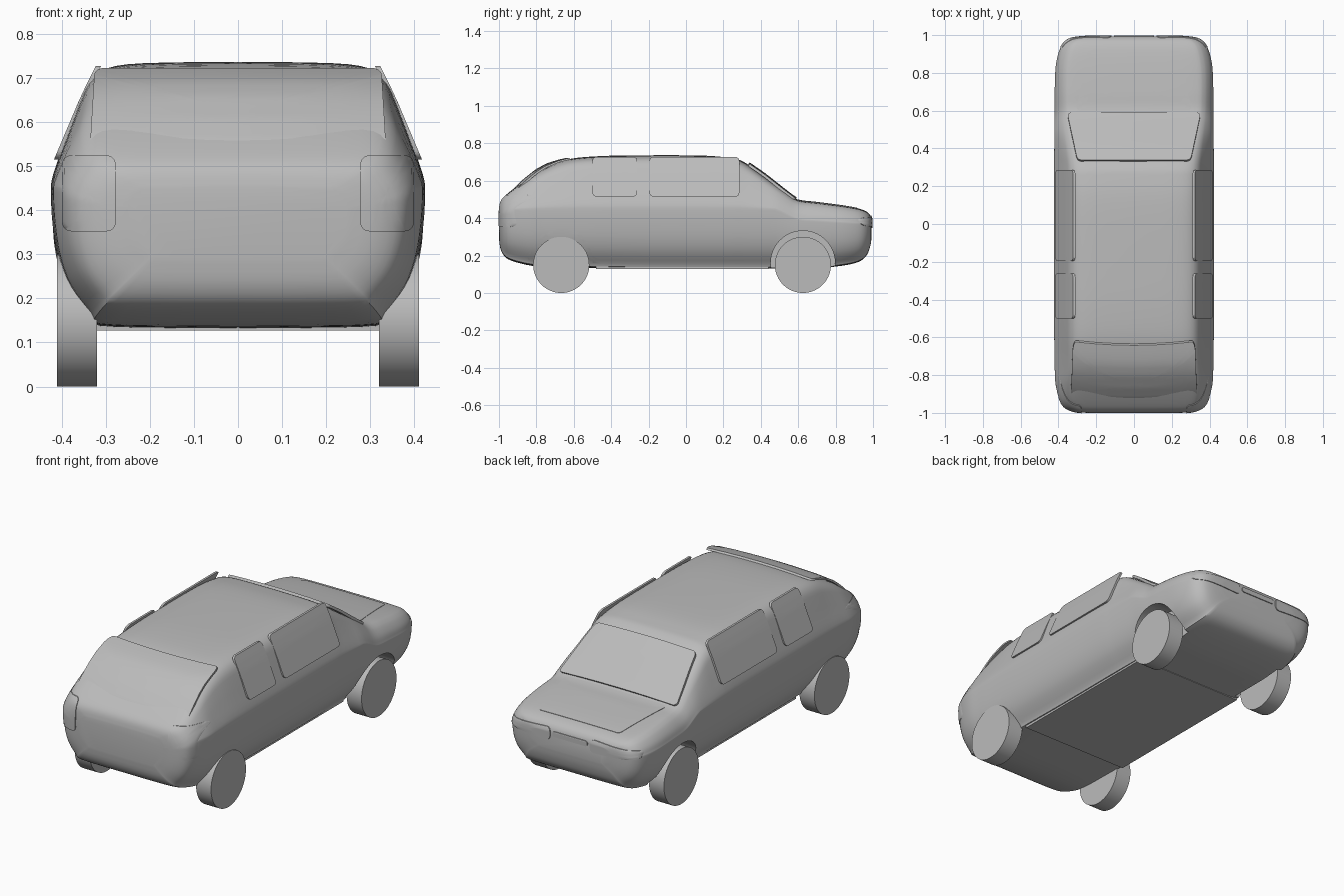
import bpy, bmesh, math
from mathutils import Vector
from mathutils.bvhtree import BVHTree

if "Cube" in bpy.data.objects:
    bpy.data.objects.remove(bpy.data.objects["Cube"])

grey = bpy.data.materials.new("plain grey")
grey.diffuse_color = (0.5, 0.5, 0.5, 1)
grey.use_nodes = True
grey.node_tree.nodes["Principled BSDF"].inputs["Base Color"].default_value = grey.diffuse_color


def finish(name, bm):
    bmesh.ops.recalc_face_normals(bm, faces=bm.faces)
    me = bpy.data.meshes.new(name)
    bm.to_mesh(me)
    ob = bpy.data.objects.new(name, me)
    bpy.context.collection.objects.link(ob)
    me.materials.append(grey)
    return ob


def smooth(ob, angle=35):
    bpy.ops.object.select_all(action='DESELECT')
    bpy.context.view_layer.objects.active = ob
    ob.select_set(True)
    bpy.ops.object.shade_smooth_by_angle(angle=math.radians(angle))


def spline(pts, n):
    """Catmull-Rom samples through a list of tuples."""
    p = [Vector(q) for q in [pts[0]] + list(pts) + [pts[-1]]]
    out = []
    for i in range(1, len(p) - 2):
        a, b, c, d = p[i - 1:i + 3]
        for j in range(n):
            t = j / n
            out.append(0.5 * (2 * b + (c - a) * t + (2 * a - 5 * b + 4 * c - d) * t * t
                              + (3 * b - a - 3 * c + d) * t ** 3))
    return out + [p[-2]]


def lerp_table(table, v):
    for (a, fa), (b, fb) in zip(table, table[1:]):
        if v <= b:
            return fa + (fb - fa) * (v - a) / (b - a)
    return table[-1][1]


# Body stations: y, top z, bottom z, half width
STATIONS = [(-1, .45, .29, .25), (-.988, .495, .225, .33), (-.95, .535, .18, .385),
            (-.85, .61, .15, .415), (-.75, .67, .138, .42), (-.63, .715, .135, .422),
            (-.45, .732, .133, .424), (-.2, .736, .13, .424), (.1, .734, .13, .424),
            (.24, .72, .13, .424), (.31, .7, .13, .423), (.42, .622, .13, .422),
            (.53, .542, .13, .421), (.6, .498, .13, .42), (.7, .485, .132, .42),
            (.83, .468, .145, .415), (.92, .452, .165, .395), (.965, .435, .2, .365),
            (.985, .415, .25, .32), (.993, .395, .3, .24)]
# Upper section: fraction of height, width of cabin, width of bonnet
UPPER = [(1, 0, 0), (.99, .5, .5), (.95, .7, .8), (.85, .795, .88), (.68, .85, .93),
         (.41, .92, .975), (.14, .988, .995)]
LOWER = [(0, 1), (.25, .99), (.5, .96), (.72, .9), (.92, .795), (.985, .74), (1, .4), (1, 0)]


def section(y, top, bot, w):
    belt = min(.44, bot + .7 * (top - bot))
    k = max(0, min(1, (top - .48) / .22))
    half = [(w * (c * k + h * (1 - k)), belt + f * (top - belt)) for f, c, h in UPPER]
    half += [(w * x, belt - d * (belt - bot)) for d, x in LOWER]
    half = spline(half, 3)
    ring = [(p[0], y, p[1]) for p in half]
    return ring + [(-x, yy, z) for x, yy, z in ring[-2:0:-1]]


bm = bmesh.new()
rings = [[bm.verts.new(c) for c in section(*s)] for s in spline(STATIONS, 4)]
n = len(rings[0])
for a, b in zip(rings, rings[1:]):
    for i in range(n):
        bm.faces.new((a[i], a[(i + 1) % n], b[(i + 1) % n], b[i]))
bm.faces.new(rings[0])
bm.faces.new(rings[-1])
bmesh.ops.recalc_face_normals(bm, faces=bm.faces)
bvh = BVHTree.FromBMesh(bm)
body = finish("car_body", bm)


def cylinder(name, r, x0, x1, y, z, seg=64):
    bm = bmesh.new()
    bmesh.ops.create_cone(bm, cap_ends=True, segments=seg, radius1=r, radius2=r, depth=abs(x1 - x0))
    for v in bm.verts:
        v.co = ((x0 + x1) / 2 + v.co.z, y + v.co.x, z + v.co.y)
    return finish(name, bm)


# Wheels and wheel arches
for side, label in ((1, "right"), (-1, "left")):
    for y, end in ((.625, "front"), (-.667, "rear")):
        cutter = cylinder("arch_cutter", .172, side * .3, side * .6, y, .16)
        mod = body.modifiers.new("arch", 'BOOLEAN')
        mod.operation, mod.solver, mod.object = 'DIFFERENCE', 'EXACT', cutter
        bpy.context.view_layer.objects.active = body
        bpy.ops.object.modifier_apply(modifier=mod.name)
        bpy.data.objects.remove(cutter)
        smooth(cylinder(f"{end}_{label}_wheel", .15, side * .32, side * .41, y, .15))
smooth(body)


def plate(name, place, inward, aspect=1.0, corner=.25, rings=10):
    """Rounded panel; place(u, v) maps -1..1 to a point, inward gives its thickness."""
    bm = bmesh.new()
    outline = []
    for sx, sy, a0 in ((1, 1, 0), (-1, 1, 90), (-1, -1, 180), (1, -1, 270)):
        for j in range(7):
            a = math.radians(a0 + j * 15)
            cx, cy = corner / aspect, corner
            outline.append((sx * (1 - cx) + cx * math.cos(a), sy * (1 - cy) + cy * math.sin(a)))
    # extra points along the straight sides
    dense = []
    for i, p in enumerate(outline):
        q = outline[(i + 1) % len(outline)]
        steps = 6 if i % 7 == 6 else 1
        dense += [(p[0] + (q[0] - p[0]) * j / steps, p[1] + (q[1] - p[1]) * j / steps)
                  for j in range(steps)]
    m = len(dense)
    inward = Vector(inward)

    def layer(shift):
        mid = bm.verts.new(Vector(place(0, 0)) + shift)
        prev = None
        for r in range(1, rings + 1):
            s = r / rings
            cur = [bm.verts.new(Vector(place(u * s, v * s)) + shift) for u, v in dense]
            for i in range(m):
                j = (i + 1) % m
                bm.faces.new((prev[i], prev[j], cur[j], cur[i]) if prev else (mid, cur[i], cur[j]))
            prev = cur
        return prev

    outer, inner = layer(Vector()), layer(inward)
    for i in range(m):
        j = (i + 1) % m
        bm.faces.new((outer[i], outer[j], inner[j], inner[i]))
    smooth(finish(name, bm), 40)


def cast(point, direction, lift):
    """Drop a point onto the body and lift it back a little."""
    d = Vector(direction)
    hit = bvh.ray_cast(Vector(point), d)[0]
    if hit is None:
        hit = bvh.find_nearest(Vector(point) + d * .95)[0]
    return hit - d * lift


# Side windows
SIDE = [(.515, .417), (.56, .398), (.60, .381), (.645, .362), (.69, .341), (.728, .322)]
for s, label in ((1, "right"), (-1, "left")):
    for end, y0, y1 in (("front", -.195, .285), ("rear", -.5, -.262)):
        def side_window(u, v):
            z = .621 + .106 * v
            return (s * lerp_table(SIDE, z), (y0 + y1) / 2 + u * (y1 - y0) / 2, z)
        plate(f"{end}_{label}_window", side_window, (-s * .012, 0, 0), (y1 - y0) / .212, .2)

# Rear window and windscreen
REAR = [(.52, -.95), (.56, -.92), (.61, -.868), (.66, -.805), (.69, -.752), (.708, -.70), (.725, -.63)]


def rear_window(u, v):
    z = .622 + .1 * v
    return ((.331 - .006 * v) * u, lerp_table(REAR, z) + .02 * u * u, z)


def windscreen(u, v):
    y = .465 - .125 * v
    z = lerp_table([(.34, .698), (.42, .643), (.5, .58), (.56, .533), (.59, .512)], y)
    return ((.327 - .027 * v) * u, y, z - .008 * u * u)


plate("rear_window", rear_window, (0, .008, -.008), 2.6, .16)
plate("windscreen", windscreen, (0, -.008, -.012), 2.6, .16)

# Bonnet panel
plate("bonnet", lambda u, v: cast(((.275 - .03 * v) * u, .76 + .16 * v, 2), (0, 0, -1), .002),
      (0, 0, -.008), 1.7, .12)

# Lamps and grille
for s, label in ((1, "right"), (-1, "left")):
    plate(f"{label}_tail_lamp",
          lambda u, v: cast((s * (.338 + .061 * u), -2, .438 + .086 * v), (0, 1, 0), .005),
          (0, .014, 0), .75, .25)
    plate(f"{label}_headlamp",
          lambda u, v: cast((s * (.255 + .135 * u), 2, .38 + .028 * v * (1 - .25 * u)), (0, -1, 0), .005),
          (0, -.014, 0), 4, .7)
plate("grille", lambda u, v: cast((.105 * u, 2, .385 + .014 * v), (0, -1, 0), .005),
      (0, -.014, 0), 6, .8)

# Sill plate under the doors
bm = bmesh.new()
bmesh.ops.create_cube(bm, size=1)
for v in bm.verts:
    v.co = (v.co.x * .65, -.02 + v.co.y * .92, .137 + v.co.z * .02)
finish("floor_sill", bm)
